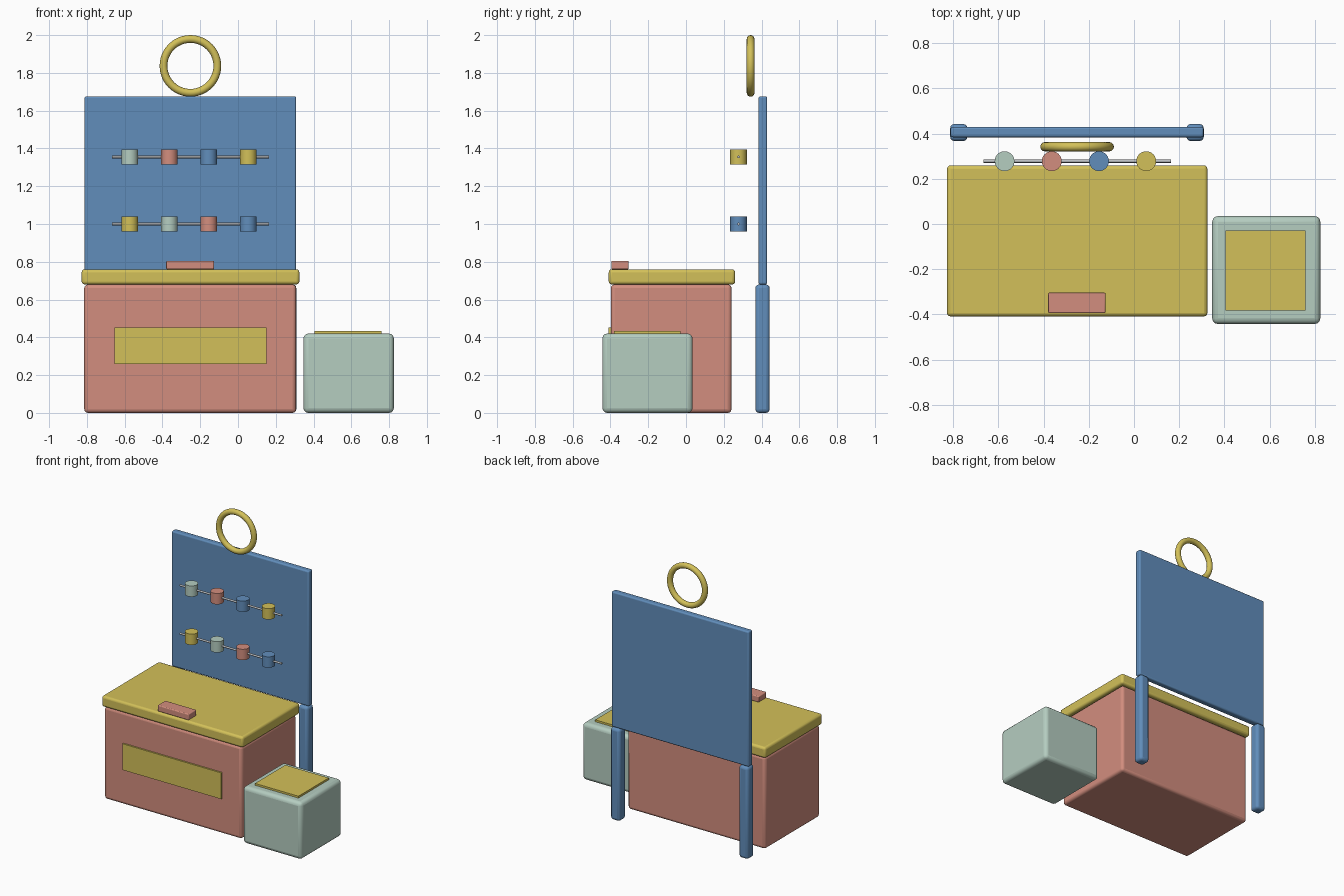
import bpy
from math import pi, radians

if "Cube" in bpy.data.objects:
    bpy.data.objects.remove(bpy.data.objects["Cube"])


def material(name, rgb):
    m = bpy.data.materials.new(name)
    m.diffuse_color = (*rgb, 1)
    m.use_nodes = True
    m.node_tree.nodes["Principled BSDF"].inputs["Base Color"].default_value = m.diffuse_color
    return m


PINK = material("pink", (0.65, 0.27, 0.21))
YELLOW = material("yellow", (0.65, 0.53, 0.10))
BLUE = material("blue", (0.12, 0.27, 0.50))
MINT = material("mint", (0.46, 0.61, 0.53))
METAL = material("metal", (0.50, 0.52, 0.54))


def finish(name, mat):
    o = bpy.context.object
    o.name = name
    o.data.materials.append(mat)
    bpy.ops.object.shade_smooth_by_angle(angle=radians(35))
    return o


def box(name, lo, hi, mat, bevel=0.0):
    """Box between two corners, with optional rounded edges."""
    bpy.ops.mesh.primitive_cube_add(size=1, location=[(a + b) / 2 for a, b in zip(lo, hi)])
    o = bpy.context.object
    o.scale = [b - a for a, b in zip(lo, hi)]
    bpy.ops.object.transform_apply(location=False, rotation=False, scale=True)
    if bevel:
        mod = o.modifiers.new("bevel", "BEVEL")
        mod.width = bevel
        mod.segments = 3
    return finish(name, mat)


def cylinder(name, loc, radius, depth, mat, rot=(0, 0, 0), sides=24):
    bpy.ops.mesh.primitive_cylinder_add(vertices=sides, radius=radius, depth=depth,
                                        location=loc, rotation=rot)
    return finish(name, mat)


# Counter with overhanging top, front panel and small tray
box("counter_body", (-0.814, -0.398, 0), (0.308, 0.241, 0.68), PINK, 0.02)
box("counter_top", (-0.828, -0.409, 0.68), (0.325, 0.26, 0.76), YELLOW, 0.016)
box("front_panel", (-0.653, -0.41, 0.26), (0.15, -0.39, 0.453), YELLOW)
box("tray", (-0.38, -0.395, 0.76), (-0.126, -0.304, 0.805), PINK, 0.006)

# Side crate with inset lid
box("side_crate", (0.346, -0.443, 0), (0.825, 0.035, 0.42), MINT, 0.026)
box("crate_lid", (0.406, -0.382, 0.41), (0.76, -0.028, 0.434), YELLOW)

# Back board on two posts
box("back_board", (-0.812, 0.384, 0.68), (0.308, 0.43, 1.676), BLUE, 0.01)
for side, x in (("left", -0.814), ("right", 0.232)):
    box(f"{side}_post", (x, 0.367, 0), (x + 0.077, 0.443, 0.68), BLUE, 0.02)

# Ring sign above the board
bpy.ops.mesh.primitive_torus_add(location=(-0.252, 0.342, 1.837), rotation=(pi / 2, 0, 0),
                                 major_radius=0.1425, minor_radius=0.0205,
                                 major_segments=48, minor_segments=16)
finish("ring_sign", YELLOW)

# Two rails of hanging jars
rows = ((1.355, (MINT, PINK, BLUE, YELLOW)), (1.0, (YELLOW, MINT, PINK, BLUE)))
for r, (z, colours) in enumerate(rows):
    cylinder(f"rail_{r + 1}", (-0.252, 0.278, z), 0.007, 0.83, METAL, (0, pi / 2, 0), 12)
    for i, mat in enumerate(colours):
        cylinder(f"jar_{r + 1}_{i + 1}", (-0.573 + 0.209 * i, 0.278, z), 0.044, 0.08, mat)
